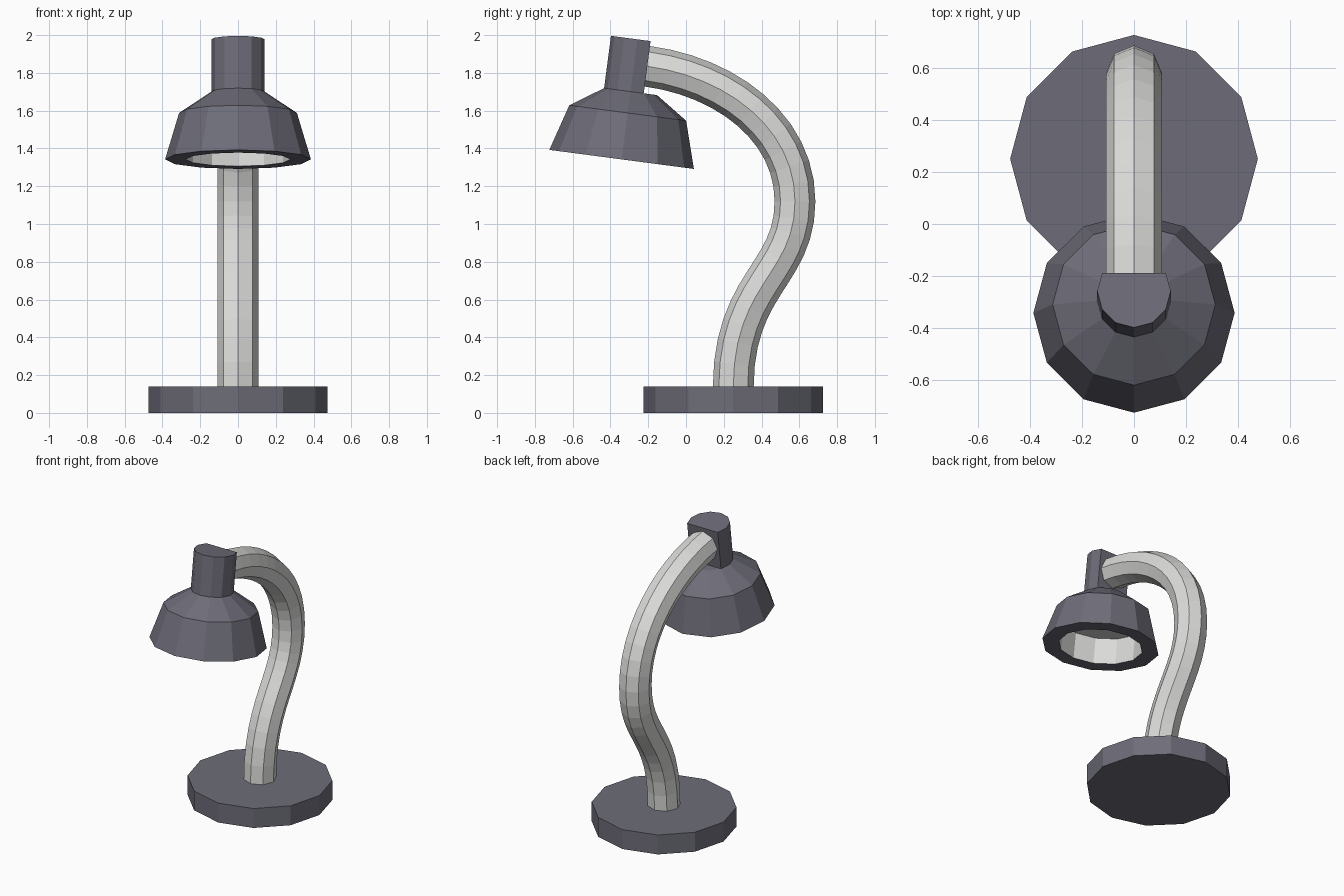
import bpy, bmesh, math
from mathutils import Matrix, Vector

if "Cube" in bpy.data.objects:
    bpy.data.objects.remove(bpy.data.objects["Cube"])


def material(name, rgb):
    m = bpy.data.materials.new(name)
    m.diffuse_color = (*rgb, 1)
    m.use_nodes = True
    m.node_tree.nodes["Principled BSDF"].inputs["Base Color"].default_value = m.diffuse_color
    return m


DARK = material("slate_grey", (0.155, 0.152, 0.19))
LIGHT = material("pale_grey", (0.71, 0.71, 0.70))


def circle(r, h, sides=12, flat_back=False):
    """Ring of points; flat_back leaves out the rear points to make a flat."""
    pts = []
    for i in range(sides):
        a = 2 * math.pi * i / sides
        if flat_back and math.sin(a) > 0.6:
            continue
        pts.append(Vector((r * math.cos(a), r * math.sin(a), h)))
    return pts


def loft(name, rings, mats, matrix=Matrix(), light_from=None):
    """Skin through rings and cap both ends; bands from light_from on use mats[1]."""
    bm = bmesh.new()
    loops = [[bm.verts.new(p) for p in ring] for ring in rings]
    n = len(loops[0])
    for k in range(len(loops) - 1):
        for i in range(n):
            j = (i + 1) % n
            f = bm.faces.new((loops[k][i], loops[k][j], loops[k + 1][j], loops[k + 1][i]))
            f.material_index = int(light_from is not None and k >= light_from)
    bm.faces.new(loops[0][::-1])
    end = bm.faces.new(loops[-1])
    end.material_index = int(light_from is not None)
    bmesh.ops.recalc_face_normals(bm, faces=bm.faces)
    me = bpy.data.meshes.new(name)
    bm.to_mesh(me)
    bm.free()
    for m in mats:
        me.materials.append(m)
    ob = bpy.data.objects.new(name, me)
    ob.matrix_world = matrix
    bpy.context.collection.objects.link(ob)
    return ob


# Base disc
loft("base", [circle(0.475, 0), circle(0.475, 0.14)], [DARK],
     Matrix.Translation((0, 0.25, 0)))

# Curved arm: octagon swept along two cubic segments in the y-z plane
SEGMENTS = [((0.25, 0.13), (0.25, 0.69), (0.577, 0.73), (0.577, 1.12)),
            ((0.577, 1.12), (0.577, 1.51), (0.21, 1.78), (-0.205, 1.835))]
STEPS = 12
rings = []
for s, seg in enumerate(SEGMENTS):
    p = [Vector((0, y, z)) for y, z in seg]
    for i in range(1 if s else 0, STEPS + 1):
        t = i / STEPS
        u = 1 - t
        pos = u**3 * p[0] + 3 * u*u*t * p[1] + 3 * u*t*t * p[2] + t**3 * p[3]
        tan = (u*u * (p[1] - p[0]) + 2*u*t * (p[2] - p[1]) + t*t * (p[3] - p[2])).normalized()
        side = Vector((0, tan.z, -tan.y))
        rings.append([pos + Vector((c.x, 0, 0)) + side * c.y for c in circle(0.108, 0, 8)])
loft("arm", rings, [LIGHT])

# Tilted lamp head, with its origin at the rim centre
head = Matrix.Translation((0, -0.341, 1.342)) @ Matrix.Rotation(math.radians(-7.5), 4, 'X')

# Shade: closed top, cone, skirt, rim, then the pale hollow inside
loft("shade", [circle(0.141, 0.362), circle(0.312, 0.248), circle(0.386, 0),
               circle(0.276, 0), circle(0.276, 0.18)], [DARK, LIGHT], head, light_from=3)

# Socket cap with a flat back where the arm meets it
loft("socket_cap", [circle(0.141, 0.362, flat_back=True), circle(0.141, 0.641, flat_back=True)],
     [DARK], head)
